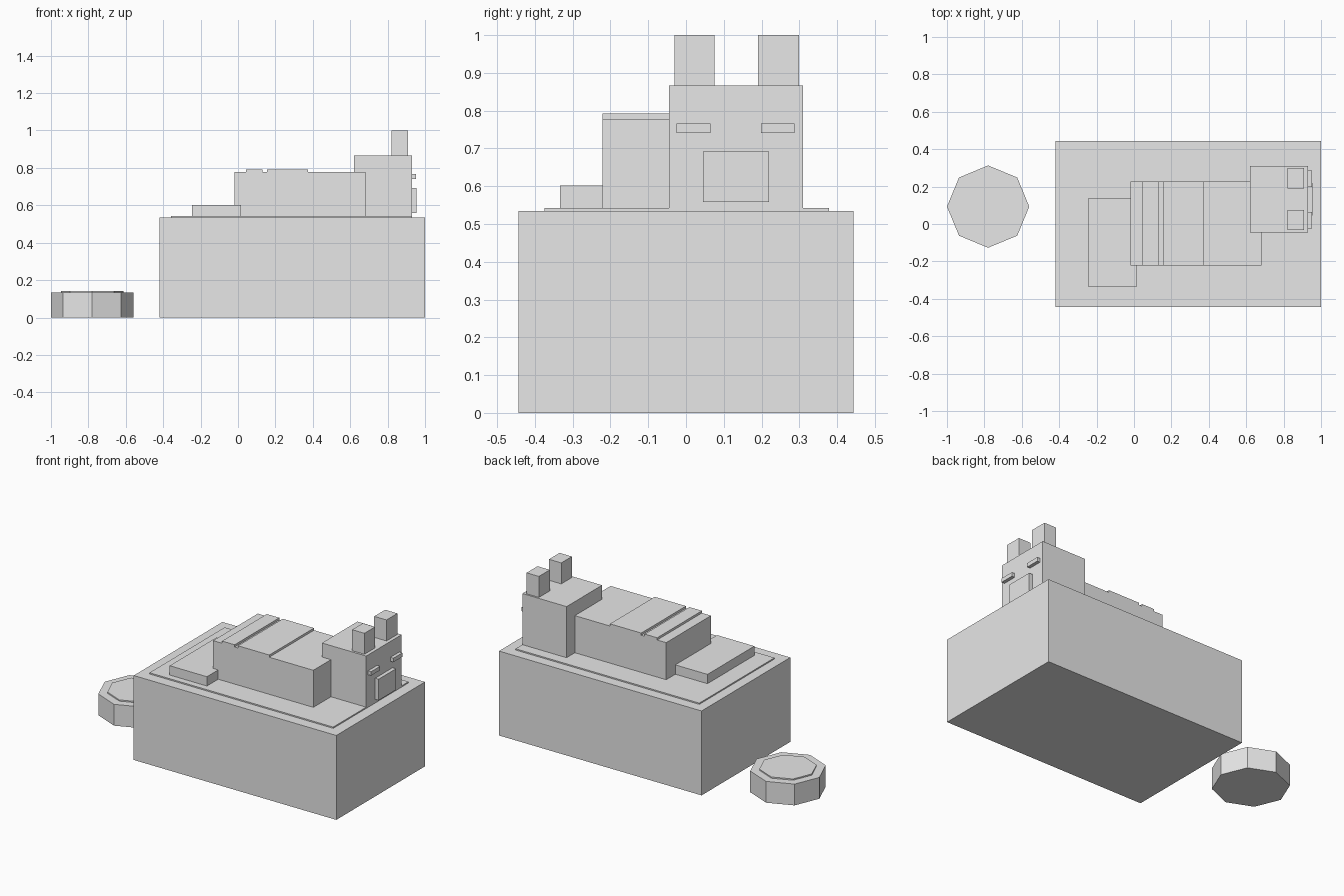
import bpy
from math import radians

old = bpy.data.objects.get("Cube")
if old:
    bpy.data.objects.remove(old, do_unlink=True)

grey = bpy.data.materials.new("plain grey")
grey.use_nodes = True
COLOUR = (0.8, 0.8, 0.8, 1)
grey.diffuse_color = COLOUR
grey.node_tree.nodes["Principled BSDF"].inputs["Base Color"].default_value = COLOUR


def block(name, x, y, z):
    """Box from (low, high) ranges along each axis."""
    mid = [(a + b) / 2 for a, b in (x, y, z)]
    bpy.ops.mesh.primitive_cube_add(size=1, location=mid)
    ob = bpy.context.object
    ob.name = name
    for v in ob.data.vertices:
        for i, (a, b) in enumerate((x, y, z)):
            v.co[i] *= b - a
    ob.data.materials.append(grey)
    return ob


def octagon(name, radius, z):
    """Flat eight-sided disc with a corner on the x axis."""
    bpy.ops.mesh.primitive_cylinder_add(
        vertices=8, radius=radius, depth=z[1] - z[0],
        location=(-0.78, 0.093, sum(z) / 2), rotation=(0, 0, radians(90)))
    ob = bpy.context.object
    ob.name = name
    ob.data.materials.append(grey)


BASE_TOP, MAT_TOP, BODY_TOP = 0.535, 0.543, 0.778
HEAD_TOP, FACE = 0.867, 0.93

# Bed base and the thin mat lying on it
block("bed_base", (-0.42, 1.0), (-0.444, 0.444), (0, BASE_TOP))
block("bed_mat", (-0.358, FACE), (-0.375, 0.378), (BASE_TOP, MAT_TOP))

# Lying body, with two thin bands on its back and a tail pad
back_y = (-0.221, 0.227)
block("body", (-0.02, 0.683), back_y, (MAT_TOP, BODY_TOP))
for name, x in (("rear_band", (0.043, 0.131)), ("front_band", (0.155, 0.374))):
    block(name, x, back_y, (BODY_TOP, 0.792))
block("tail_pad", (-0.245, 0.016), (-0.334, 0.135), (MAT_TOP, 0.602))

# Head with ears, eyes and snout
block("head", (0.62, FACE), (-0.045, 0.31), (MAT_TOP, HEAD_TOP))
for side, ear_y, eye_y in (("right", (-0.031, 0.075), (-0.025, 0.065)),
                           ("left", (0.19, 0.299), (0.198, 0.287))):
    block(side + "_ear", (0.822, 0.908), ear_y, (HEAD_TOP, 1.0))
    block(side + "_eye", (FACE, 0.951), eye_y, (0.741, 0.766))
block("snout", (FACE, 0.954), (0.045, 0.22), (0.558, 0.692))

# Separate bowl with a slightly raised filling
octagon("bowl", 0.22, (0, 0.135))
octagon("bowl_filling", 0.167, (0.135, 0.143))
